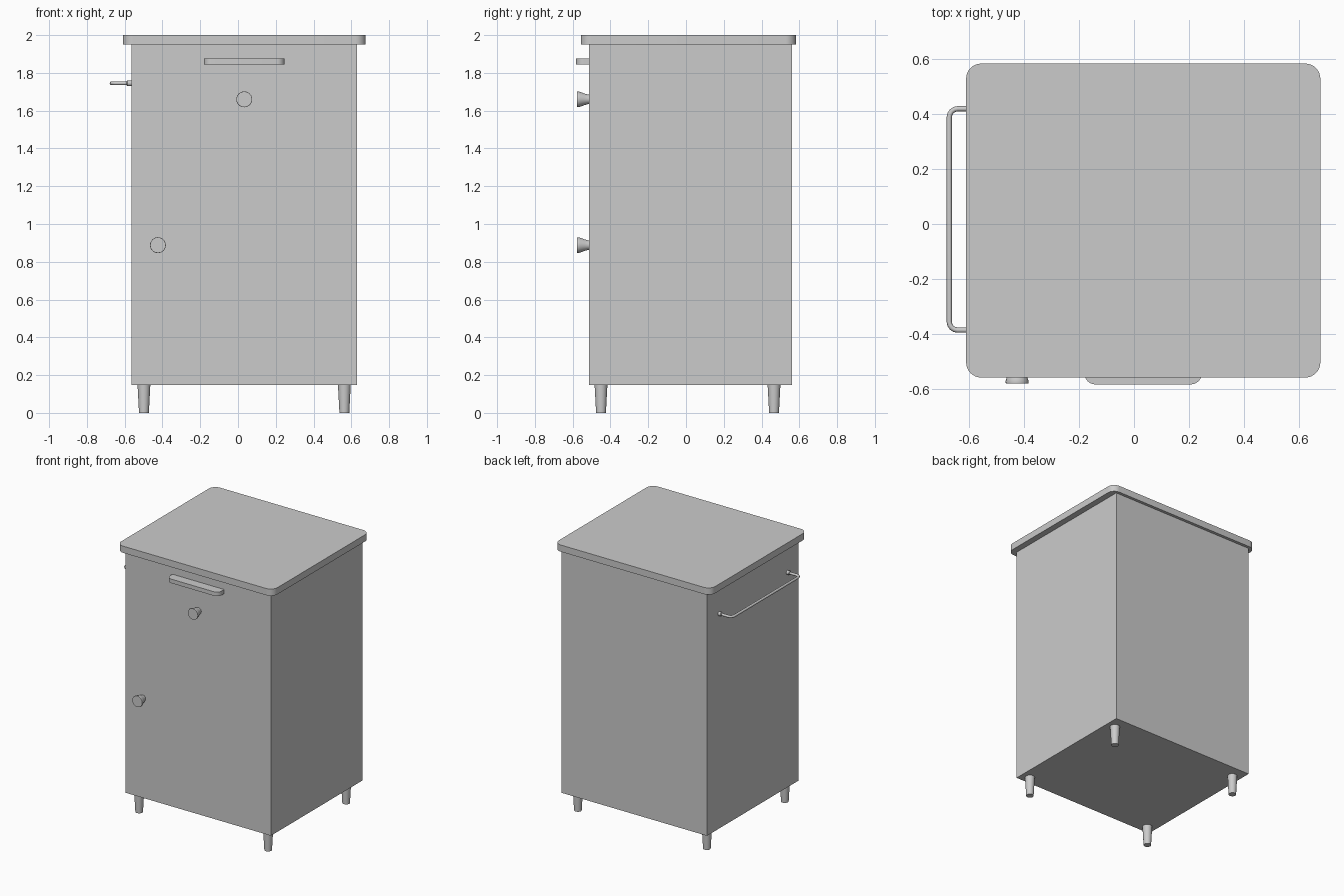
import bpy, bmesh, math
from mathutils import Vector

if "Cube" in bpy.data.objects:
    bpy.data.objects.remove(bpy.data.objects["Cube"])

FRONT = -0.513   # y of the cabinet front
CX = 0.033       # x middle of the cabinet


def finish(bm, name):
    bmesh.ops.recalc_face_normals(bm, faces=bm.faces)
    me = bpy.data.meshes.new(name)
    bm.to_mesh(me)
    bm.free()
    ob = bpy.data.objects.new(name, me)
    bpy.context.collection.objects.link(ob)
    bpy.ops.object.select_all(action='DESELECT')
    ob.select_set(True)
    bpy.context.view_layer.objects.active = ob
    bpy.ops.object.shade_smooth_by_angle(angle=math.radians(35))
    return ob


def corner(cx, cy, r, a0, steps):
    """Quarter arc of points starting at angle a0 (degrees)."""
    return [(cx + r * math.cos(math.radians(a0 + 90 * i / steps)),
             cy + r * math.sin(math.radians(a0 + 90 * i / steps)))
            for i in range(steps + 1)]


def slab(name, outline, z0, z1):
    """Extrude an xy outline from z0 to z1."""
    bm = bmesh.new()
    face = bm.faces.new([bm.verts.new((x, y, z0)) for x, y in outline])
    ext = bmesh.ops.extrude_face_region(bm, geom=[face])
    verts = [v for v in ext['geom'] if isinstance(v, bmesh.types.BMVert)]
    bmesh.ops.translate(bm, verts=verts, vec=(0, 0, z1 - z0))
    return finish(bm, name)


def lathe(name, profile, origin, axis, sides=24):
    """Stack of rings (radius, height) along an axis, capped at both ends."""
    bm = bmesh.new()
    q = Vector((0, 0, 1)).rotation_difference(Vector(axis))
    rings = []
    for r, h in profile:
        rings.append([bm.verts.new(Vector(origin) + q @ Vector((
            r * math.cos(2 * math.pi * i / sides),
            r * math.sin(2 * math.pi * i / sides), h))) for i in range(sides)])
    for a, b in zip(rings, rings[1:]):
        for i in range(sides):
            j = (i + 1) % sides
            bm.faces.new((a[i], a[j], b[j], b[i]))
    bm.faces.new(rings[0])
    bm.faces.new(rings[-1])
    return finish(bm, name)


# Cabinet body
x0, x1, y1 = -0.565, 0.63, 0.56
slab("cabinet_body", [(x0, FRONT), (x1, FRONT), (x1, y1), (x0, y1)], 0.147, 1.95)

# Overhanging worktop with rounded corners
tx0, tx1, ty0, ty1, r = -0.609, 0.676, -0.557, 0.582, 0.055
slab("worktop",
     corner(tx1 - r, ty1 - r, r, 0, 8) + corner(tx0 + r, ty1 - r, r, 90, 8)
     + corner(tx0 + r, ty0 + r, r, 180, 8) + corner(tx1 - r, ty0 + r, r, 270, 8),
     1.95, 2.0)

# Ledge pull under the worktop
px0, px1, py, r = CX - 0.213, CX + 0.213, -0.582, 0.04
slab("ledge_pull",
     [(px1, FRONT + 0.01), (px0, FRONT + 0.01)]
     + corner(px0 + r, py + r, r, 180, 6) + corner(px1 - r, py + r, r, 270, 6),
     1.845, 1.875)

# Flared knobs for drawer and door
knob = [(0.024, -0.005), (0.025, 0.006), (0.031, 0.025), (0.039, 0.048),
        (0.042, 0.058), (0.041, 0.065)]
for name, x, z in (("drawer_knob", CX, 1.66), ("door_knob", -0.424, 0.888)):
    lathe(name, knob, (x, FRONT, z), (0, -1, 0))

# Tapered legs
for side, x in (("left", -0.498), ("right", 0.563)):
    for end, y in (("front", -0.45), ("back", 0.466)):
        lathe(f"{end}_{side}_leg", [(0.026, 0), (0.034, 0.15)], (x, y, 0), (0, 0, 1))

# Towel rail on the left side: bent rod swept along a path
bx, by0, by1, bz, r = -0.67, -0.385, 0.418, 1.745, 0.03
path = ([(x0 + 0.005, by1)] + corner(bx + r, by1 - r, r, 90, 4)
        + corner(bx + r, by0 + r, r, 180, 4) + [(x0 + 0.005, by0)])
cu = bpy.data.curves.new("towel_rail", 'CURVE')
cu.dimensions = '3D'
cu.bevel_depth = 0.0095
cu.bevel_resolution = 3
cu.use_fill_caps = True
sp = cu.splines.new('POLY')
sp.points.add(len(path) - 1)
for p, (x, y) in zip(sp.points, path):
    p.co = (x, y, bz, 1)
sp.use_smooth = True
bpy.context.collection.objects.link(bpy.data.objects.new("towel_rail", cu))

# Collars where the rail meets the cabinet
for end, y in (("front", by0), ("back", by1)):
    lathe(f"{end}_rail_collar", [(0.015, -0.005), (0.015, 0.02), (0.011, 0.024)],
          (x0, y, bz), (-1, 0, 0), 16)
